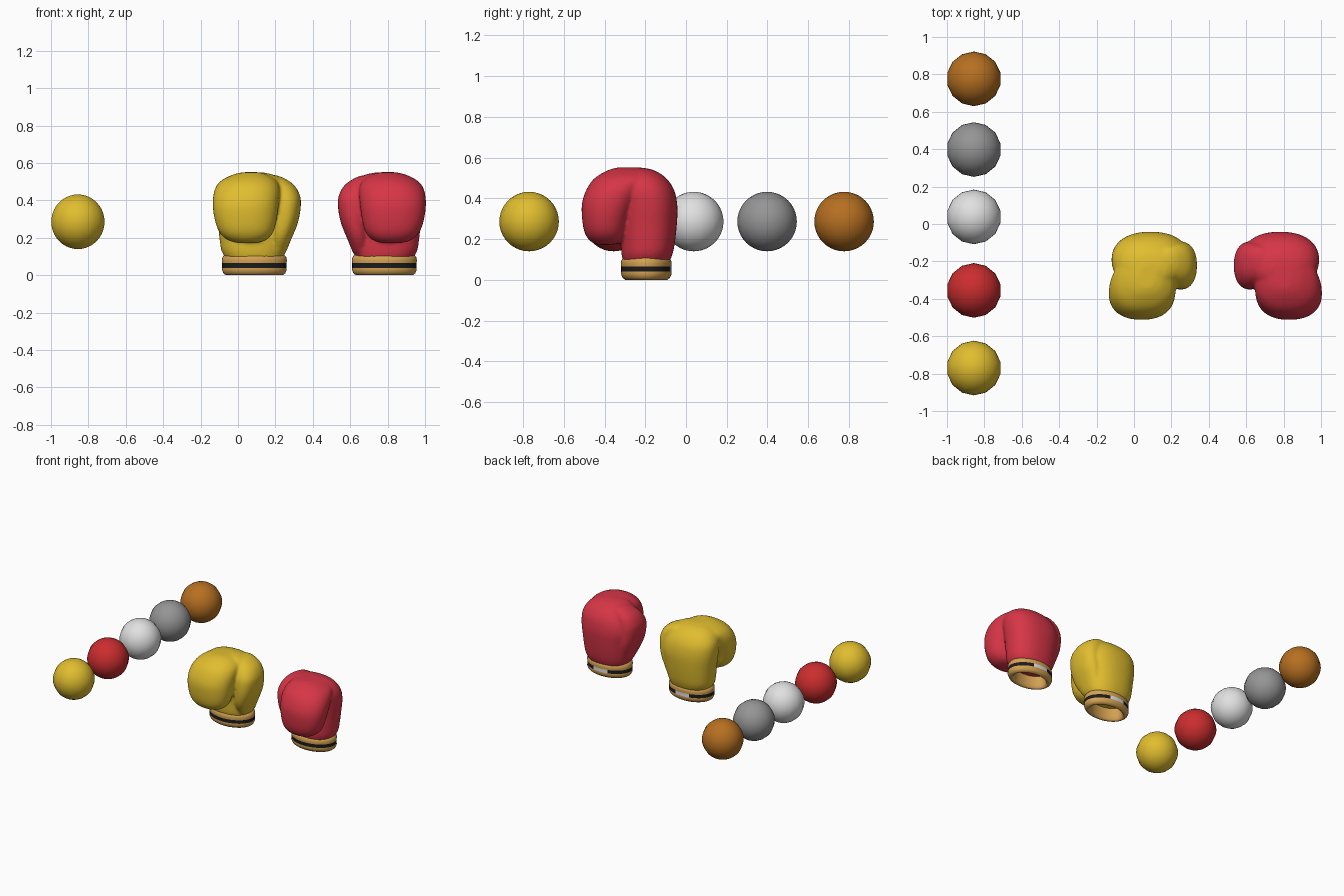
import bpy, bmesh, math

if "Cube" in bpy.data.objects:
    bpy.data.objects.remove(bpy.data.objects["Cube"])

def material(name, rgb):
    m = bpy.data.materials.new(name)
    m.diffuse_color = (*rgb, 1)
    m.use_nodes = True
    m.node_tree.nodes["Principled BSDF"].inputs["Base Color"].default_value = m.diffuse_color
    return m

YELLOW = material("yellow", (0.75, 0.51, 0.028))
GLOVE_RED = material("crimson", (0.68, 0.036, 0.062))
BALL_RED = material("red", (0.60, 0.026, 0.028))
WHITE = material("white", (0.75, 0.75, 0.75))
GREY = material("grey", (0.30, 0.30, 0.30))
BROWN = material("brown", (0.47, 0.16, 0.015))
TAN = material("tan", (0.66, 0.36, 0.085))
BLACK = material("black", (0.012, 0.011, 0.011))

MIRROR_X = 0.87      # the red glove is the yellow one mirrored: x -> 0.87 - x

def add_object(name, bm, mats):
    bmesh.ops.recalc_face_normals(bm, faces=bm.faces[:])
    me = bpy.data.meshes.new(name)
    bm.to_mesh(me)
    bm.free()
    for m in mats:
        me.materials.append(m)
    me.polygons.foreach_set("use_smooth", [True] * len(me.polygons))
    ob = bpy.data.objects.new(name, me)
    bpy.context.collection.objects.link(ob)
    return ob

def smooth_rings(rows, steps=4):
    # Catmull-Rom interpolation between cross-sections
    out = []
    for i in range(len(rows) - 1):
        a, b, c, d = rows[max(i - 1, 0)], rows[i], rows[i + 1], rows[min(i + 2, len(rows) - 1)]
        for s in range(steps):
            t = s / steps
            out.append([0.5 * (2 * q + (r - p) * t + (2 * p - 5 * q + 4 * r - u) * t * t
                               + (3 * q - p - 3 * r + u) * t ** 3)
                        for p, q, r, u in zip(a, b, c, d)])
    return out + [rows[-1]]

def loft(bm, rows, n=40, power=2.25):
    # rows: z, x min, x max, y min, y max
    loops = []
    for z, x0, x1, y0, y1 in smooth_rings(rows):
        loop = []
        for k in range(n):
            a = 2 * math.pi * k / n
            c, s = math.cos(a), math.sin(a)
            ux = math.copysign(abs(c) ** (2 / power), c)
            uy = math.copysign(abs(s) ** (2 / power), s)
            loop.append(bm.verts.new(((x0 + x1) / 2 + ux * (x1 - x0) / 2,
                                      (y0 + y1) / 2 + uy * (y1 - y0) / 2, z)))
        loops.append(loop)
    for p, q in zip(loops, loops[1:]):
        for k in range(n):
            bm.faces.new((p[k], p[(k + 1) % n], q[(k + 1) % n], q[k]))
    bm.faces.new(loops[0][::-1])
    bm.faces.new(loops[-1])

PALM = [(.09, -.065, .24, -.31, -.08), (.13, -.088, .255, -.317, -.065),
        (.18, -.097, .265, -.32, -.055), (.27, -.107, .28, -.325, -.045),
        (.36, -.118, .295, -.33, -.042), (.44, -.117, .28, -.34, -.058),
        (.50, -.085, .245, -.34, -.098), (.537, -.025, .19, -.31, -.155),
        (.55, .04, .13, -.27, -.21)]
FINGERS = [(.172, .0, .1, -.43, -.36), (.188, -.055, .15, -.468, -.315),
           (.23, -.10, .188, -.497, -.29), (.30, -.125, .207, -.51, -.27),
           (.38, -.135, .218, -.51, -.235), (.45, -.127, .223, -.485, -.19),
           (.50, -.097, .21, -.447, -.15), (.537, -.03, .16, -.385, -.18),
           (.551, .03, .11, -.34, -.22)]
THUMB = [(.12, .17, .255, -.28, -.12), (.20, .17, .288, -.33, -.105),
         (.28, .17, .32, -.348, -.095), (.36, .17, .335, -.35, -.095),
         (.42, .16, .333, -.34, -.098), (.48, .14, .302, -.305, -.108),
         (.52, .13, .245, -.265, -.13), (.535, .16, .20, -.22, -.17)]

def flip(bm):
    for v in bm.verts:
        v.co.x = MIRROR_X - v.co.x

def padded_hand(name, mat, mirrored):
    bm = bmesh.new()
    for rows in (PALM, FINGERS, THUMB):
        loft(bm, rows)
    if mirrored:
        flip(bm)
    ob = add_object(name, bm, [mat])
    # fuse the three volumes and soften their seams
    r = ob.modifiers.new("fuse", 'REMESH')
    r.mode = 'VOXEL'
    r.voxel_size = 0.009
    r.use_smooth_shade = True
    s = ob.modifiers.new("soften", 'SMOOTH')
    s.factor = 0.5
    s.iterations = 7

# wrist cuff: inset from the outer ellipse, z
CUFF = [(.05, .10), (.045, .03), (.04, .006), (.032, 0), (.022, 0), (.009, .010),
        (.001, .028), (.002, .040), (.002, .066), (0, .080), (.003, .096),
        (.012, .107), (.030, .112)]

def wrist_cuff(name, mirrored, n=72):
    cx, cy, rx, ry = .0875, -.195, .174, .125
    bm = bmesh.new()
    loops = [[bm.verts.new((cx + (rx - t) * math.cos(2 * math.pi * k / n),
                            cy + (ry - t) * math.sin(2 * math.pi * k / n), z))
              for k in range(n)] for t, z in CUFF]
    for i, (p, q) in enumerate(zip(loops, loops[1:])):
        for k in range(n):
            f = bm.faces.new((p[k], p[(k + 1) % n], q[(k + 1) % n], q[k]))
            if i == 7:   # black stripe with a white patch at the back
                c = f.calc_center_median()
                f.material_index = 2 if c.y > cy and abs(c.x - cx) < .065 else 1
    bm.faces.new(loops[0])
    bm.faces.new(loops[-1])
    if mirrored:
        flip(bm)
    ob = add_object(name, bm, [TAN, BLACK, WHITE])
    bpy.context.view_layer.objects.active = ob
    ob.select_set(True)
    bpy.ops.object.shade_smooth_by_angle(angle=math.radians(50))
    ob.select_set(False)

padded_hand("yellow_glove_hand", YELLOW, False)
wrist_cuff("yellow_glove_cuff", False)
padded_hand("red_glove_hand", GLOVE_RED, True)
wrist_cuff("red_glove_cuff", True)

# row of coloured balls
for name, y, mat in (("yellow_ball", -.77, YELLOW), ("red_ball", -.355, BALL_RED),
                     ("white_ball", .038, WHITE), ("grey_ball", .398, GREY),
                     ("brown_ball", .776, BROWN)):
    bm = bmesh.new()
    bmesh.ops.create_uvsphere(bm, u_segments=14, v_segments=20, radius=.146)
    for v in bm.verts:
        v.co.x -= .856
        v.co.y += y
        v.co.z += .286
    add_object(name, bm, [mat])
